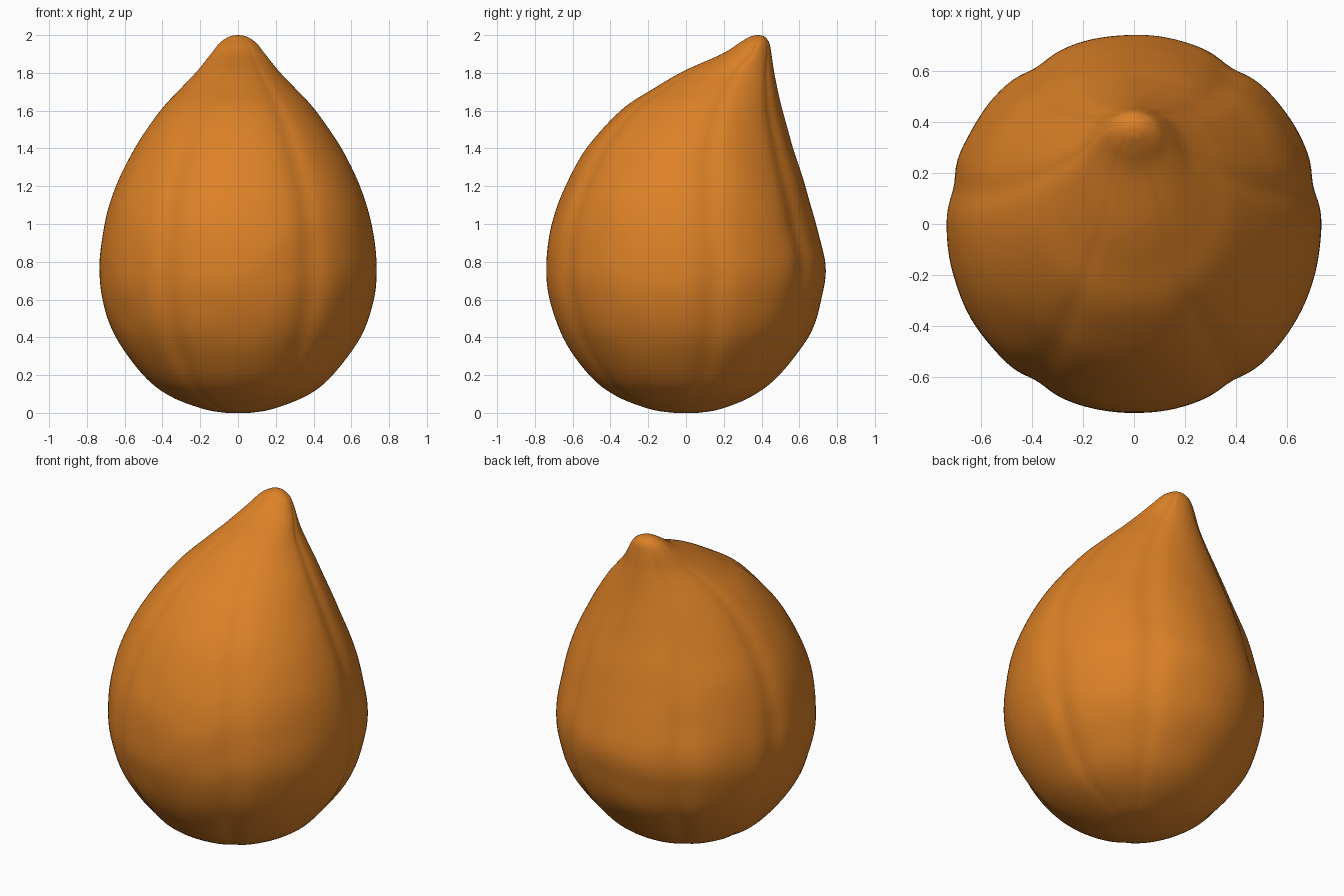
import bpy, bmesh, math
from mathutils import Vector, noise

if "Cube" in bpy.data.objects:
    bpy.data.objects.remove(bpy.data.objects["Cube"])

# Rind colour
orange = bpy.data.materials.new("orange rind")
orange.diffuse_color = (0.72, 0.22, 0.02, 1)
orange.use_nodes = True
orange.node_tree.nodes["Principled BSDF"].inputs["Base Color"].default_value = orange.diffuse_color

# Profile stations: height, half width, front y, back y
PROFILE = [
    (0.000, 0.06, -0.06, 0.06), (0.020, 0.18, -0.19, 0.18),
    (0.090, 0.36, -0.37, 0.35), (0.200, 0.50, -0.51, 0.49),
    (0.400, 0.645, -0.65, 0.645), (0.600, 0.715, -0.72, 0.715),
    (0.780, 0.732, -0.738, 0.735), (1.000, 0.705, -0.71, 0.685),
    (1.200, 0.645, -0.635, 0.63), (1.400, 0.545, -0.525, 0.565),
    (1.600, 0.410, -0.345, 0.51), (1.720, 0.300, -0.165, 0.482),
    (1.810, 0.215, -0.01, 0.465), (1.900, 0.143, 0.19, 0.452),
    (1.960, 0.095, 0.285, 0.440), (1.990, 0.050, 0.335, 0.418),
    (1.999, 0.018, 0.365, 0.395),
]
GROOVES = [math.radians(a) for a in (12, 58, 122, 168, 238, 302)]
SIDES, STEPS = 144, 6


def smooth_rows(rows):
    """Catmull-Rom interpolation between profile stations."""
    pts = [Vector(r) for r in rows]
    out = []
    for i in range(len(pts) - 1):
        b, c = pts[i], pts[i + 1]
        a = pts[max(i - 1, 0)]
        d = pts[min(i + 2, len(pts) - 1)]
        for k in range(STEPS):
            t = k / STEPS
            out.append(0.5 * (2 * b + (c - a) * t + (2 * a - 5 * b + 4 * c - d) * t * t
                              + (3 * b - a - 3 * c + d) * t ** 3))
    out.append(pts[-1])
    return out


def rib_scale(angle):
    """Shallow rounded grooves between the lobes."""
    cut = 0
    for g in GROOVES:
        d = math.atan2(math.sin(angle - g), math.cos(angle - g))
        cut += 0.022 * math.exp(-(d / 0.10) ** 2)
    return 1.004 - cut


# Teardrop body lofted from ribbed rings
bm = bmesh.new()
rings = []
for z, half, front, back in smooth_rows(PROFILE):
    mid, depth = (front + back) / 2, (back - front) / 2
    ring = []
    for i in range(SIDES):
        a = math.tau * i / SIDES
        s = rib_scale(a)
        p = Vector((half * s * math.cos(a), mid + depth * s * math.sin(a), z))
        # Faint lumps in the rind
        s = 1 + 0.006 * noise.noise(p * 5) * min(1, half / 0.3)
        ring.append(bm.verts.new((p.x * s, mid + (p.y - mid) * s, z)))
    rings.append(ring)
for lo, hi in zip(rings, rings[1:]):
    for i in range(SIDES):
        j = (i + 1) % SIDES
        bm.faces.new((lo[i], lo[j], hi[j], hi[i]))

# Closed ends
for ring, centre, top in ((rings[0], (0, 0, 0), False), (rings[-1], (0, 0.38, 2.0), True)):
    v = bm.verts.new(centre)
    for i in range(SIDES):
        pair = (ring[i], ring[(i + 1) % SIDES])
        bm.faces.new((*pair, v) if top else (*pair[::-1], v))
for f in bm.faces:
    f.smooth = True

mesh = bpy.data.meshes.new("gourd_body")
bm.to_mesh(mesh)
bm.free()
mesh.materials.append(orange)
body = bpy.data.objects.new("gourd_body", mesh)
bpy.context.collection.objects.link(body)
